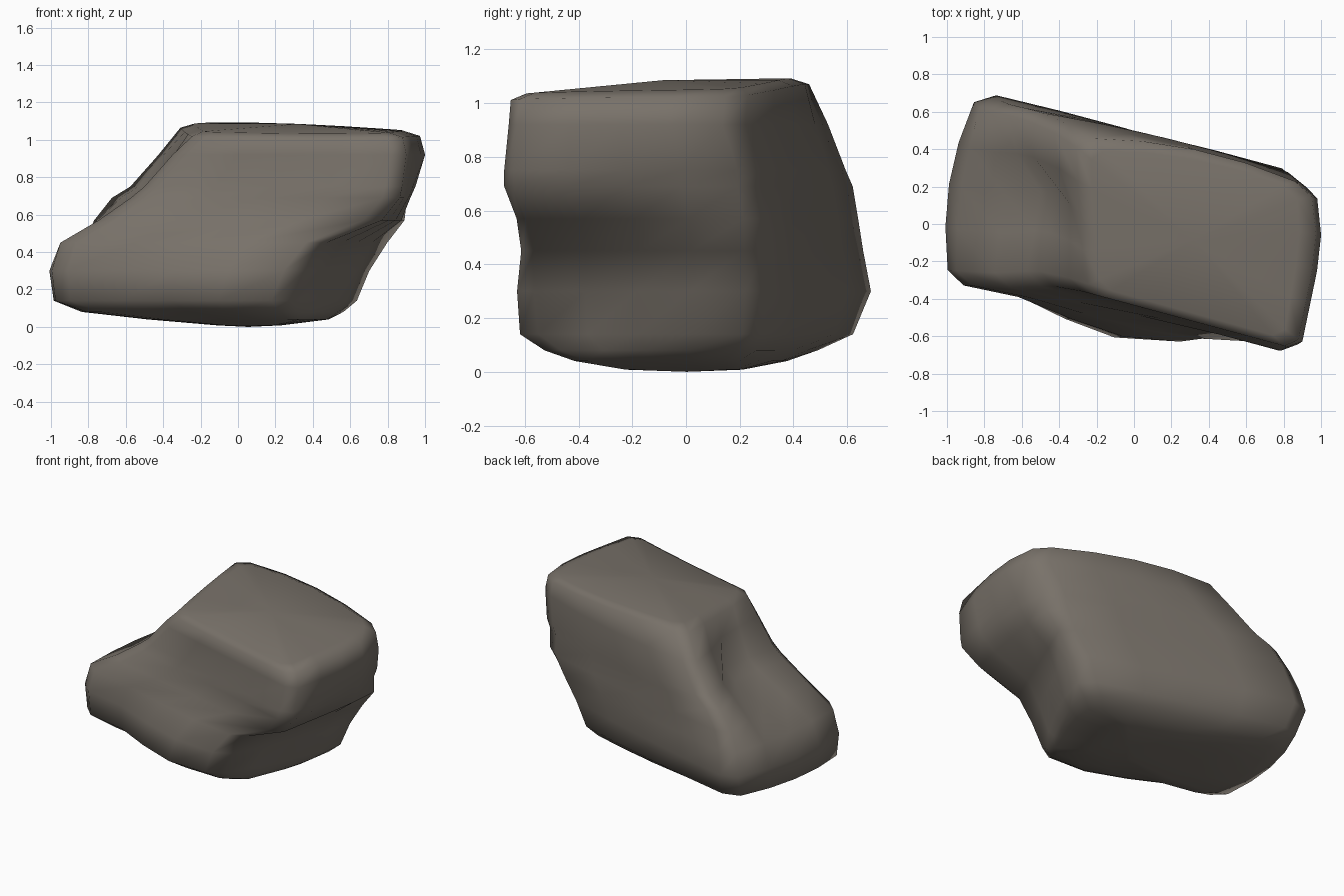
import bpy, bmesh
from mathutils import Vector

# Stone colour
mat = bpy.data.materials.new("warm grey stone")
mat.diffuse_color = (0.19, 0.168, 0.143, 1)

# Level cuts: z, then x,y of front-left, front-right, back-right, back-left corners
cuts = [
    (0.008, -.08, -.15, .18, -.22, .22, .18, -.10, .20),
    (0.04, -.45, -.24, .32, -.40, .48, .18, -.42, .38),
    (0.08, -.80, -.27, .30, -.51, .56, .24, -.70, .50),
    (0.14, -.97, -.31, .26, -.60, .64, .27, -.80, .64),
    (0.30, -.99, -.31, .33, -.62, .71, .28, -.83, .71),
    (0.45, -.95, -.31, .45, -.62, .82, .27, -.81, .68),
    (0.57, -.75, -.32, .76, -.65, .89, .27, -.77, .66),
    (0.69, -.58, -.31, .86, -.70, .89, .25, -.68, .64),
    (0.75, -.51, -.31, .87, -.70, .91, .25, -.58, .61),
    (0.92, -.35, -.34, .89, -.68, .96, .19, -.43, .54),
    (1.02, -.24, -.37, .87, -.67, .93, .20, -.31, .46),
    (1.045, -.18, -.34, .80, -.61, .86, .18, -.23, .39),
]
# Outward swell of each side: front, right, back, left
swell = [
    (.02, .02, .02, .02), (.06, .04, .04, .05), (.08, .05, .03, .08),
    (.09, .05, .02, .08), (.07, .04, .02, .08), (.03, .00, .02, .04),
    (.00, .02, .02, -.06), (.00, .04, .02, -.13), (.00, .05, .03, -.14),
    (.00, .06, .05, -.05), (.00, .06, .07, .01), (.00, .04, .06, .01),
]
# How the swell spreads along each side; the last is the gully on the left slope
spread = [(0, -.1, .6, 1, .4), (.1, .5, .9, 1, .4), (.2, .8, 1, .8, .2),
          (.2, .8, 1, .8, .2), (0, .2, 1, .6, .1)]

def ring_points(cut, bulges):
    z, c = cut[0], [Vector(cut[i:i + 2]) for i in (1, 3, 5, 7)]
    pts = []
    for k in range(4):
        a, b = c[k], c[(k + 1) % 4]
        d = b - a
        out = Vector((d.y, -d.x)).normalized()
        w = spread[4 if bulges[k] < 0 else k]
        for t, s in zip((.06, .28, .5, .72, .94), w):
            p = a + d * t + out * bulges[k] * s
            lift = .07 * (p.y + .3) * (1 - p.x ** 2) if z > 1 else 0
            pts.append((p.x, p.y, z + lift))
    return pts

# Rock body lofted through the cuts
bm = bmesh.new()
rings = [[bm.verts.new(p) for p in ring_points(c, s)] for c, s in zip(cuts, swell)]
n = len(rings[0])
for lo, hi in zip(rings, rings[1:]):
    for i in range(n):
        j = (i + 1) % n
        bm.faces.new((lo[i], lo[j], hi[j], hi[i]))

# Underside and slightly domed crown
def cap(ring, z, flip):
    mid = sum((v.co for v in ring), Vector()) / n
    tip = bm.verts.new((mid.x, mid.y, z))
    for i in range(n):
        a, b = ring[i], ring[(i + 1) % n]
        bm.faces.new((b, a, tip) if flip else (a, b, tip))
cap(rings[0], 0, True)
cap(rings[-1], 1.085, False)

bmesh.ops.recalc_face_normals(bm, faces=bm.faces)
for f in bm.faces:
    f.smooth = True
me = bpy.data.meshes.new("boulder")
bm.to_mesh(me)
bm.free()
me.materials.append(mat)
rock = bpy.data.objects.new("boulder", me)
bpy.context.collection.objects.link(rock)
